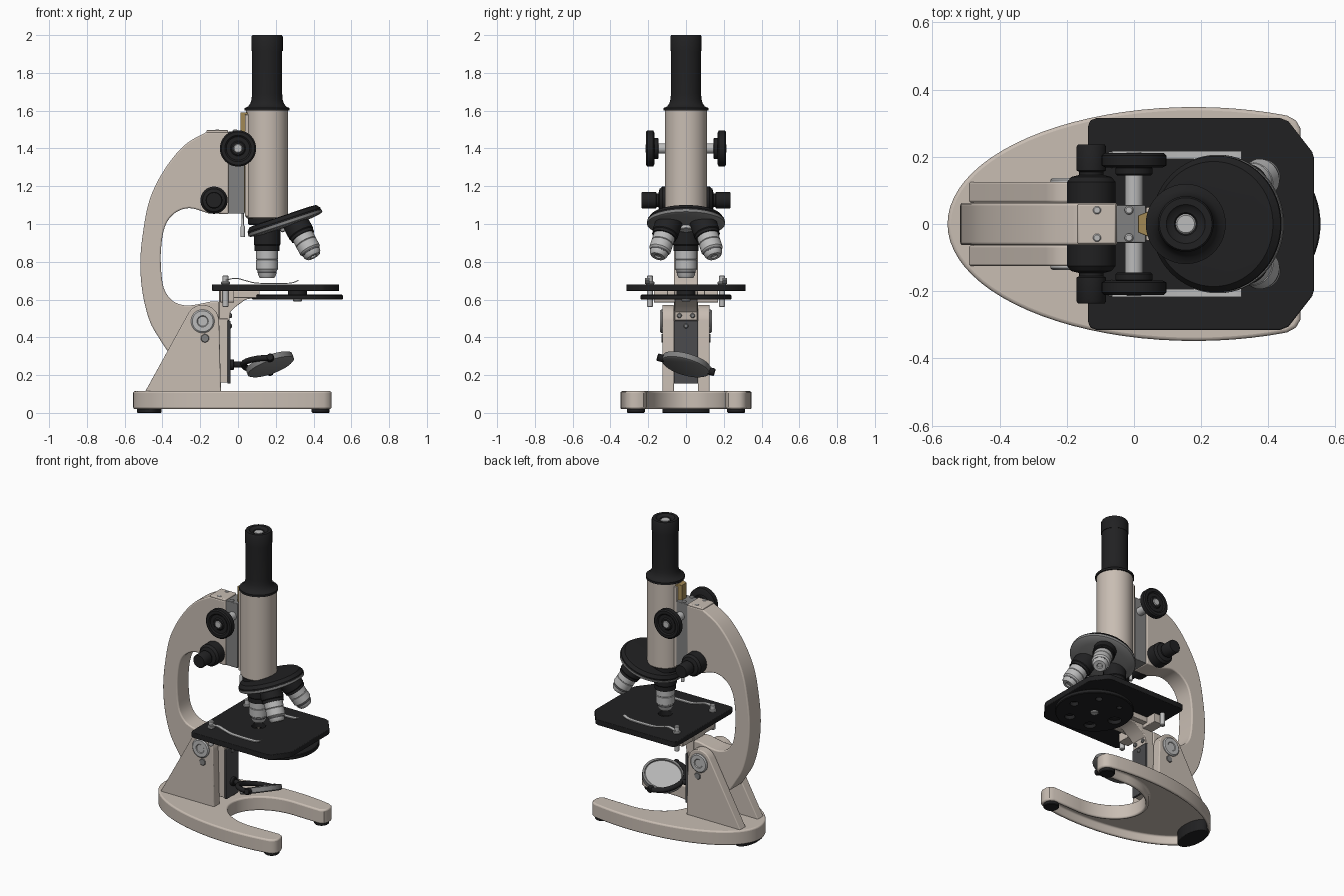
import bpy, bmesh
from math import sin, cos, pi, radians, sqrt
from mathutils import Vector, Matrix

if "Cube" in bpy.data.objects:
    bpy.data.objects.remove(bpy.data.objects["Cube"])


def material(name, r, g, b):
    m = bpy.data.materials.new(name)
    m.diffuse_color = (r, g, b, 1)
    m.use_nodes = True
    m.node_tree.nodes["Principled BSDF"].inputs["Base Color"].default_value = m.diffuse_color
    return m


BEIGE = material("beige_enamel", 0.58, 0.51, 0.45)
BLACK = material("black", 0.015, 0.015, 0.016)
DARK = material("dark_steel", 0.07, 0.07, 0.075)
GREY = material("grey_steel", 0.22, 0.22, 0.22)
SILVER = material("silver", 0.5, 0.5, 0.5)
BRASS = material("brass", 0.36, 0.25, 0.09)
Z = Vector((0, 0, 1))


def finish(name, bm, mat, bevel=0):
    bmesh.ops.recalc_face_normals(bm, faces=bm.faces)
    me = bpy.data.meshes.new(name)
    bm.to_mesh(me)
    bm.free()
    me.materials.append(mat)
    ob = bpy.data.objects.new(name, me)
    bpy.context.collection.objects.link(ob)
    if bevel:
        add_bevel(ob, bevel)
    return ob


def add_bevel(ob, width):
    m = ob.modifiers.new("bevel", 'BEVEL')
    m.width, m.segments, m.limit_method, m.angle_limit = width, 3, 'ANGLE', radians(40)


def prism(name, pts, lo, hi, mat, axis='Z', bevel=0, recess=None):
    """Extrude an outline; axis Z takes (x, y) points, axis Y takes (x, z)."""
    at = (lambda a, b, h: (a, b, h)) if axis == 'Z' else (lambda a, b, h: (a, h, b))
    bm = bmesh.new()
    low = [bm.verts.new(at(a, b, lo)) for a, b in pts]
    top = [bm.verts.new(at(a, b, hi)) for a, b in pts]
    bottom = bm.faces.new(low)
    bm.faces.new(top)
    for i in range(len(pts)):
        j = (i + 1) % len(pts)
        bm.faces.new((low[i], low[j], top[j], top[i]))
    if recess:
        bmesh.ops.recalc_face_normals(bm, faces=bm.faces)
        bmesh.ops.inset_region(bm, faces=[bottom], thickness=recess[0], use_even_offset=True)
        up = bmesh.ops.extrude_face_region(bm, geom=[bottom])['geom']
        bmesh.ops.translate(bm, verts=[v for v in up if isinstance(v, bmesh.types.BMVert)], vec=(0, 0, recess[1]))
        if bottom.is_valid:
            bmesh.ops.delete(bm, geom=[bottom], context='FACES_ONLY')
    return finish(name, bm, mat, bevel)


def box(name, x, y, z, mat, bevel=0.004):
    return prism(name, [(x[0], y[0]), (x[1], y[0]), (x[1], y[1]), (x[0], y[1])], z[0], z[1], mat, bevel=bevel)


def lathe(name, profile, mat, loc=(0, 0, 0), aim=Z, seg=48):
    """Spin (radius, height) points round z, then aim z along a direction."""
    bm = bmesh.new()
    vs = [bm.verts.new((r, 0, h)) for r, h in profile]
    es = [bm.edges.new(p) for p in zip(vs, vs[1:])]
    bmesh.ops.spin(bm, geom=vs + es, axis=Z, cent=(0, 0, 0), angle=2 * pi, steps=seg)
    bmesh.ops.remove_doubles(bm, verts=bm.verts, dist=1e-5)
    ob = finish(name, bm, mat)
    ob.data.transform(Matrix.Translation(loc) @ Z.rotation_difference(Vector(aim)).to_matrix().to_4x4())
    return ob


def disc(name, r, h0, h1, mat, loc=(0, 0, 0), aim=Z, seg=48):
    b = min(0.004, (h1 - h0) / 3)
    return lathe(name, [(0, h0), (r - b, h0), (r, h0 + b), (r, h1 - b), (r - b, h1), (0, h1)], mat, loc, aim, seg)


def rod(name, pts, r, mat):
    cu = bpy.data.curves.new(name, 'CURVE')
    cu.dimensions, cu.bevel_depth, cu.bevel_resolution, cu.use_fill_caps = '3D', r, 3, True
    sp = cu.splines.new('POLY')
    sp.points.add(len(pts) - 1)
    for p, q in zip(sp.points, pts):
        p.co = (*q, 1)
    cu.materials.append(mat)
    ob = bpy.data.objects.new(name, cu)
    bpy.context.collection.objects.link(ob)
    return ob


def cut(ob, cutter):
    m = ob.modifiers.new("cut", 'BOOLEAN')
    m.object, m.operation, m.solver = cutter, 'DIFFERENCE', 'EXACT'
    bpy.context.view_layer.objects.active = ob
    bpy.ops.object.modifier_apply(modifier=m.name)
    bpy.data.objects.remove(cutter)


def smooth(pts, n=5):
    """Catmull-Rom curve through the points."""
    p = [Vector(q) for q in [pts[0], *pts, pts[-1]]]
    out = []
    for a, b, c, d in zip(p, p[1:], p[2:], p[3:]):
        for i in range(n):
            t = i / n
            out.append(0.5 * (2 * b + (c - a) * t + (2 * a - 5 * b + 4 * c - d) * t * t + (3 * b - a - 3 * c + d) * t ** 3))
    return [tuple(v) for v in out] + [tuple(pts[-1])]


# Horseshoe base, hollow underneath, on rubber pads
outer = [(0.18 - 0.735 * cos(t), 0.348 * sin(t)) for t in [i * radians(112) / 26 for i in range(27)]]
end = [(0.482, 0.308), (0.495, 0.285), (0.495, 0.25), (0.485, 0.225), (0.46, 0.21)]
inner = [(0.25 - 0.29 * sin(t), 0.215 * cos(t)) for t in [i * pi / 2 / 14 for i in range(15)]]
half = outer + end + inner
base = prism("base", half + [(x, -y) for x, y in half[-2:0:-1]], 0.02, 0.115, BEIGE, bevel=0.01, recess=(0.022, 0.055))
prism("rear_pad", [(-0.47 + 0.065 * cos(t), 0.125 * sin(t)) for t in [i * pi / 16 for i in range(32)]], 0, 0.08, BLACK, bevel=0.004)
for s in (-1, 1):
    disc("front_pad", 0.047, 0, 0.08, BLACK, (0.437, s * 0.265, 0))

# Upright cheeks with hinge bolts
cheek = [(-0.493, 0.11), (-0.09, 0.11), (-0.1, 0.49)]
cheek += [(-0.187 + 0.087 * cos(t), 0.485 + 0.087 * sin(t)) for t in [radians(10 + 14 * i) for i in range(11)]]
for s in (-1, 1):
    prism("upright", cheek, min(s * 0.064, s * 0.125), max(s * 0.064, s * 0.125), BEIGE, 'Y', 0.006)
    lathe("hinge_bolt", [(0, 0), (0.062, 0), (0.062, 0.008), (0.055, 0.014), (0.03, 0.014), (0.026, 0.01), (0, 0.01)],
          SILVER, (-0.187, s * 0.123, 0.485), (0, s, 0))
    disc("lock_screw", 0.022, 0, 0.008, GREY, (-0.175, s * 0.123, 0.395), (0, s, 0), 24)

# Curved arm
back = [(-0.166, 1.487), (-0.282, 1.418), (-0.388, 1.29), (-0.467, 1.131), (-0.504, 0.946), (-0.517, 0.787),
        (-0.504, 0.628), (-0.467, 0.485), (-0.414, 0.39), (-0.372, 0.326)]
throat = [(-0.14, 0.59), (-0.245, 0.57), (-0.309, 0.575), (-0.361, 0.607), (-0.398, 0.681), (-0.409, 0.84),
          (-0.388, 0.983), (-0.335, 1.057), (-0.256, 1.084), (-0.16, 1.057)]
prism("arm", [(-0.05, 1.487)] + smooth(back) + [(-0.25, 0.34), (-0.1, 0.42), (-0.1, 0.59)] + smooth(throat) + [(-0.05, 1.052)],
      -0.063, 0.063, BEIGE, 'Y', 0.008)

# Head cap, focus block, rack and stop rod
box("cap_plate", (-0.168, -0.053), (-0.06, 0.06), (1.48, 1.497), BEIGE, 0.006)
box("focus_block", (-0.052, 0.035), (-0.056, 0.056), (1.055, 1.49), GREY)
for x in (-0.11, -0.015):
    for s in (-1, 1):
        disc("head_screw", 0.013, 0, 0.012, SILVER, (x, s * 0.041, 1.488), seg=20)
prism("rack", [(0.012, -0.025), (0.06, -0.045), (0.06, 0.045), (0.012, 0.025)], 1.06, 1.59, BRASS, bevel=0.002)
box("tube_slide", (0.036, 0.08), (-0.05, 0.05), (1.04, 1.58), BEIGE)
lathe("stop_rod", [(0, 0.93), (0.011, 0.93), (0.011, 0.985), (0.006, 0.995), (0.006, 1.07), (0, 1.07)], SILVER, (0.025, 0, 0), seg=20)

# Coarse and fine focus knobs
disc("coarse_shaft", 0.027, -0.18, 0.18, SILVER, (0, 0, 1.4), (0, 1, 0))
for s in (-1, 1):
    lathe("coarse_knob", [(0, 0), (0.085, 0), (0.096, 0.006), (0.096, 0.036), (0.088, 0.043), (0.07, 0.043),
                          (0.062, 0.036), (0.04, 0.036), (0.034, 0.042), (0, 0.042)], BLACK, (0, s * 0.168, 1.4), (0, s, 0))
    disc("coarse_knob_screw", 0.024, 0.03, 0.046, SILVER, (0, s * 0.168, 1.4), (0, s, 0), 32)
    disc("shaft_collar", 0.055, 0.145, 0.17, BLACK, (0, 0, 1.4), (0, s, 0))
    lathe("fine_knob", [(0, 0.055), (0.068, 0.055), (0.072, 0.06), (0.072, 0.125), (0.06, 0.14), (0.036, 0.146), (0.036, 0.155),
                        (0.044, 0.159), (0.044, 0.23), (0.04, 0.236), (0, 0.236)], BLACK, (-0.127, 0, 1.126), (0, s, 0))

# Body tube and eyepiece
TX = 0.154
lathe("body_tube", [(0, 1.03), (0.107, 1.03), (0.111, 1.035), (0.111, 1.605), (0, 1.605)], BEIGE, (TX, 0, 0), seg=64)
lathe("draw_tube", [(0, 1.6), (0.119, 1.6), (0.119, 1.614), (0.1, 1.622), (0.088, 1.64), (0.082, 1.66), (0.08, 1.69), (0.08, 1.917), (0, 1.917)],
      BLACK, (TX, 0, 0), seg=64)
lathe("eyepiece", [(0, 1.915), (0.083, 1.915), (0.083, 1.992), (0.078, 2.0), (0.058, 2.0), (0.05, 1.992), (0.034, 1.988), (0.03, 1.982), (0, 1.982)],
      BLACK, (TX, 0, 0), seg=64)
disc("eye_lens", 0.03, 1.975, 1.987, SILVER, (TX, 0, 0))

# Tilted revolving nosepiece
TILT = radians(18.5)
axis = Vector((-sin(TILT), 0, cos(TILT)))
hub = Vector((0.253, 0, 0.994))
disc("tube_adapter", 0.1, 0.995, 1.035, BLACK, (TX, 0, 0))
lathe("nosepiece_cover", [(0, 0.018), (0.203, 0.018), (0.203, 0.03), (0.186, 0.05), (0.15, 0.053), (0, 0.053)], BLACK, hub, axis, 64)
lathe("nosepiece_turret", [(0, -0.012), (0.15, -0.008), (0.196, 0), (0.206, 0.006), (0.206, 0.02), (0, 0.02)], GREY, hub, axis, 64)
disc("turret_screw", 0.035, -0.03, 0, SILVER, hub, axis)

# Three objectives spaced round the turret axis; the first hangs vertically
start = Vector((TX, 0, hub.z + (TX - hub.x) * sin(TILT) / cos(TILT)))
for i, length in enumerate((0.247, 0.215, 0.215)):
    turn = Matrix.Rotation(i * 2 * pi / 3, 3, axis)
    p, d, k = hub + turn @ (start - hub), turn @ -Z, length / 0.247
    lathe("objective_mount", [(0, -0.01), (0.07, -0.01), (0.07, 0.07), (0.066, 0.075), (0.066, 0.105 * k), (0, 0.105 * k)], BLACK, p, d)
    lathe("objective", [(0, 0.1 * k), (0.058, 0.1 * k), (0.058, 0.145 * k), (0.055, 0.148 * k), (0.058, 0.151 * k), (0.058, 0.2 * k), (0.05, 0.21 * k),
                        (0.048, 0.23 * k), (0.038, length), (0.018, length), (0.014, length - 0.008), (0, length - 0.008)], SILVER, p, d)
    lathe("objective_band", [(0.04, 0.212 * k), (0.0505, 0.212 * k), (0.0495, 0.22 * k), (0.04, 0.22 * k)], DARK, p, d)

# Stage plate with light hole
side = [(-0.137, 0.29), (-0.13, 0.308), (-0.112, 0.315), (0.435, 0.315), (0.46, 0.305), (0.53, 0.215), (0.536, 0.195)]
stage = prism("stage", side + [(x, -y) for x, y in side[::-1]], 0.645, 0.681, BLACK)
cut(stage, disc("stage_cutter", 0.042, 0.6, 0.75, BLACK, (TX, 0, 0)))
add_bevel(stage, 0.004)

# Rotating diaphragm disc with graded holes
DX = 0.315
dia = disc("diaphragm_disc", 0.24, 0.6, 0.626, BLACK, (DX, 0, 0), seg=72)
for i in range(6):
    a = pi + i * pi / 3
    cut(dia, disc("hole_cutter", 0.042 - 0.005 * i, 0.55, 0.7, BLACK, (DX + 0.161 * cos(a), 0.161 * sin(a), 0), seg=32))
disc("diaphragm_spacer", 0.05, 0.62, 0.65, BLACK, (DX, 0, 0))
disc("diaphragm_screw", 0.025, 0.59, 0.605, SILVER, (DX, 0, 0), seg=24)

# Stage clips, posts and fork arms under the stage
clip = smooth([(-0.066, 0.7), (-0.01, 0.71), (0.05, 0.695), (0.11, 0.684), (0.27, 0.684), (0.32, 0.7)], 4)
for s in (-1, 1):
    y = s * 0.195
    disc("clip_post", 0.016, 0.56, 0.728, SILVER, (-0.066, y * 0.98, 0), seg=24)
    disc("clip_collar", 0.024, 0.68, 0.695, SILVER, (-0.066, y * 0.98, 0), seg=24)
    prism("stage_clip", clip + [(x, z + 0.005) for x, z in clip[::-1]], y + s * 0.01 - 0.012, y + s * 0.01 + 0.012, SILVER, 'Y')
    box("bracket_fork", (-0.05, 0.115), (s * 0.08 - 0.02, s * 0.08 + 0.02), (0.608, 0.646), BEIGE)

# Stage bracket and rear rail
prism("stage_bracket", [(-0.1, 0.49), (-0.045, 0.49), (-0.04, 0.535), (-0.015, 0.56), (0.04, 0.6), (0.08, 0.608), (0.08, 0.646), (-0.1, 0.646)],
      -0.06, 0.06, BEIGE, 'Y', 0.004)
box("bracket_crossbar", (-0.095, -0.02), (-0.17, 0.17), (0.585, 0.646), BEIGE)
box("rail_plate", (-0.105, -0.055), (-0.062, 0.062), (0.16, 0.5), BEIGE)
box("rail", (-0.056, -0.04), (-0.064, 0.064), (0.155, 0.488), DARK)
for y, z in ((-0.035, 0.515), (0.035, 0.515), (0, 0.575), (0, 0.46)):
    disc("bracket_screw", 0.013, 0, 0.014, GREY, (-0.047, y, z), (1, 0, 0), 20)

# Mirror in a half-ring fork
lean = radians(-15)
centre = Vector((0.17, 0, 0.255))
ring = [(centre.x + 0.142 * cos(t), 0.142 * sin(t) * cos(lean), centre.z + 0.142 * sin(t) * sin(lean))
        for t in [pi / 2 + i * pi / 24 for i in range(25)]]
rod("mirror_fork", ring, 0.016, BLACK)
disc("mirror_arm", 0.016, -0.045, 0.045, BLACK, (-0.005, 0, 0.255), (1, 0, 0), 24)
disc("mirror_arm_boss", 0.028, -0.045, -0.02, BLACK, (0, 0, 0.255), (1, 0, 0), 24)
face = Vector((-0.33, 0.26, 0.9)).normalized()
lathe("mirror_frame", [(0, -0.018), (0.12, -0.018), (0.13, -0.012), (0.13, 0.018), (0.116, 0.018), (0.114, 0.01), (0, 0.01)], GREY, centre, face, 64)
disc("mirror_glass", 0.114, 0.006, 0.014, SILVER, centre, face, 64)
for s in (-1, 1):
    disc("mirror_pivot", 0.02, 0.12, 0.158, BLACK, centre, (0, s * cos(lean), s * sin(lean)), 24)

# Smooth shading with sharp edges kept
bpy.ops.object.select_all(action='DESELECT')
for ob in bpy.context.scene.objects:
    if ob.type == 'MESH':
        ob.select_set(True)
        bpy.context.view_layer.objects.active = ob
bpy.ops.object.shade_smooth_by_angle(angle=radians(35))
